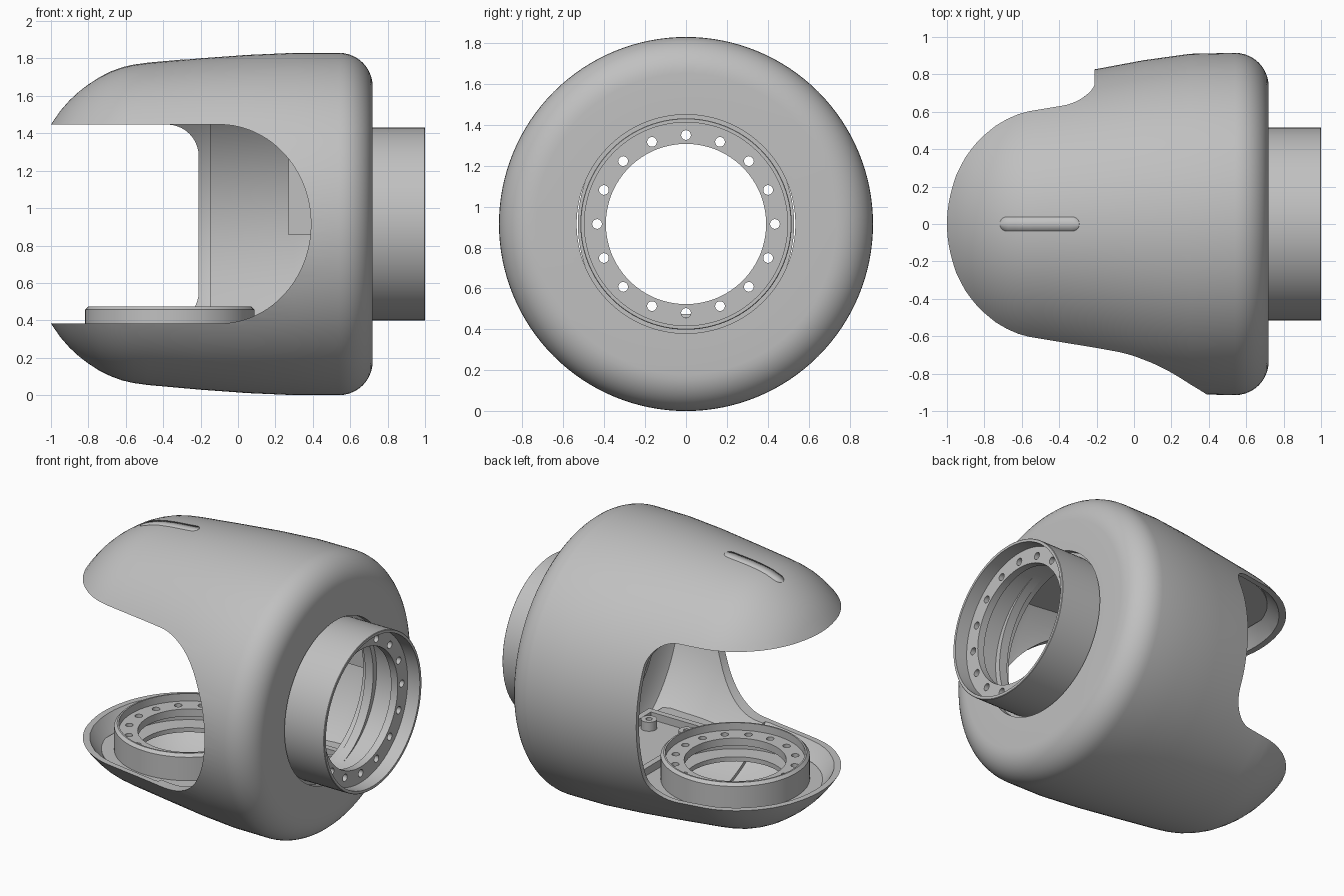
import bpy, bmesh, math
from mathutils import Matrix, Vector

cube = bpy.data.objects.get("Cube")
if cube:
    bpy.data.objects.remove(cube, do_unlink=True)

AXIS = 0.915      # height of the body's axis
WIN = 0.532       # half height of the side openings

grey = bpy.data.materials.new("light grey")
grey.use_nodes = True
grey.diffuse_color = (0.53, 0.53, 0.53, 1)
grey.node_tree.nodes["Principled BSDF"].inputs["Base Color"].default_value = (0.53, 0.53, 0.53, 1)


def add(name, bm):
    bmesh.ops.recalc_face_normals(bm, faces=bm.faces[:])
    mesh = bpy.data.meshes.new(name)
    bm.to_mesh(mesh)
    bm.free()
    mesh.materials.append(grey)
    ob = bpy.data.objects.new(name, mesh)
    bpy.context.collection.objects.link(ob)
    return ob


def lathe(name, profile, steps=96):
    """Closed (axial, radius) loop turned about z."""
    bm = bmesh.new()
    rings = [[bm.verts.new((r * math.cos(a), r * math.sin(a), h)) for h, r in profile]
             for a in (2 * math.pi * i / steps for i in range(steps))]
    n = len(profile)
    for i in range(steps):
        p, q = rings[i], rings[(i + 1) % steps]
        for j in range(n):
            bm.faces.new((p[j], p[(j + 1) % n], q[(j + 1) % n], q[j]))
    return add(name, bm)


def prism(name, outline, base, height):
    """Outline of 3D points pushed along a vector."""
    bm = bmesh.new()
    face = bm.faces.new([bm.verts.new(Vector(p) + Vector(base)) for p in outline])
    ext = bmesh.ops.extrude_face_region(bm, geom=[face])
    bmesh.ops.translate(bm, vec=height, verts=[v for v in ext["geom"] if isinstance(v, bmesh.types.BMVert)])
    return add(name, bm)


def box(name, lo, hi):
    return prism(name, [(lo[0], lo[1], 0), (hi[0], lo[1], 0), (hi[0], hi[1], 0), (lo[0], hi[1], 0)],
                 (0, 0, lo[2]), (0, 0, hi[2] - lo[2]))


def cut(ob, cutters):
    for c in cutters:
        m = ob.modifiers.new("cut", 'BOOLEAN')
        m.object, m.operation, m.solver = c, 'DIFFERENCE', 'EXACT'
    deps = bpy.context.evaluated_depsgraph_get()
    mesh = bpy.data.meshes.new_from_object(ob.evaluated_get(deps))
    ob.modifiers.clear()
    ob.data = mesh
    for c in cutters:
        bpy.data.objects.remove(c, do_unlink=True)


def smooth(ob, angle=30):
    bpy.ops.object.select_all(action='DESELECT')
    ob.select_set(True)
    bpy.context.view_layer.objects.active = ob
    bpy.ops.object.shade_smooth_by_angle(angle=math.radians(angle))


# Shell radius along x
KEYS = [(-1.0, .532), (-.95, .605), (-.9, .662), (-.85, .708), (-.8, .746), (-.74, .785), (-.68, .814),
        (-.62, .836), (-.56, .85), (-.48, .861), (-.2, .886), (.05, .904), (.3, .915), (.54, .915)]


def radius(x):
    for (x0, r0), (x1, r1) in zip(KEYS, KEYS[1:]):
        if x <= x1:
            return r0 + (r1 - r0) * (x - x0) / (x1 - x0)
    return KEYS[-1][1]


def squeeze(x):
    """The nose is a little narrower than it is tall."""
    t = min(max(.45 - x, 0), 1)
    return 1 - .09 * t * t * (3 - 2 * t)


TURN = Matrix.Rotation(math.pi / 2, 4, 'Y')

# Body shell: rounded rear corner, hollow inside, round opening for the neck
corner = [(.54 + .18 * math.sin(a), .735 + .18 * math.cos(a)) for a in (math.pi / 20 * i for i in range(1, 11))]
inner = [(.67, .535), (.67, .74), (.63, .83), (.54, .86), (.3, .855), (-.15, .83), (-.15, .852)]
inner += [(x + .02, r - .03) for x, r in reversed(KEYS[:11])]
outer = [(-1.03, .48)] + KEYS + corner + [(.72, .535)]
shell = lathe("body_shell", outer + inner + [(-.99, .46)], 128)
shell.data.transform(Matrix.Translation((0, 0, AXIS)) @ TURN)
for v in shell.data.vertices:
    v.co.y *= squeeze(v.co.x)

# Side openings: round ended at the front, small rounded corners at the back
round_end = [(-.1 + .49 * math.cos(a), 0, AXIS + WIN * math.sin(a))
             for a in (math.pi * (i / 40 - .5) for i in range(41))]
front_cut = prism("front_cutter", [(-1.3, 0, AXIS - WIN)] + round_end + [(-1.3, 0, AXIS + WIN)],
                  (0, -1.2, 0), (0, 1.23, 0))
back = []
for sign, first in ((-1, -90), (1, 0)):
    for i in range(11):
        a = math.radians(first + 9 * i)
        back.append((-.38 + .17 * math.cos(a), 0, AXIS + sign * (WIN - .17) + .17 * math.sin(a)))
back_cut = prism("back_cutter", [(-1.3, 0, AXIS - WIN)] + back + [(-1.3, 0, AXIS + WIN)],
                 (0, 0, 0), (0, 1.2, 0))
cut(shell, [front_cut, back_cut])
smooth(shell)

# Collar behind the neck opening, narrower sideways so slim gaps stay at the sides
collar = lathe("neck_collar", [(.62, .5), (.62, .575), (.68, .575), (.68, .5)])
collar.data.transform(Matrix.Translation((0, 0, AXIS)) @ Matrix.Diagonal((1, .92, 1, 1)) @ TURN)
smooth(collar)


# Bolted flange rings
def flange(name, outer_r, lip_r, bolt_r, bore_r, length, depth, c, place):
    ring = lathe(name, [(-length, outer_r), (-c, outer_r), (0, outer_r - c), (0, lip_r), (-depth, lip_r),
                        (-depth, bore_r), (-depth - .05, bore_r), (-depth - .05, lip_r), (-length, lip_r)])
    bm = bmesh.new()
    for i in range(16):
        a = math.pi * i / 8
        bmesh.ops.create_cone(bm, cap_ends=True, segments=16, radius1=.024, radius2=.024, depth=.12,
                              matrix=Matrix.Translation((bolt_r * math.cos(a), bolt_r * math.sin(a), -depth - .025)))
    cut(ring, [add("bolt_cutter", bm)])
    ring.data.transform(place)
    smooth(ring)


flange("side_flange", .517, .497, .435, .392, .42, .09, .003, Matrix.Translation((1, 0, AXIS)) @ TURN)
flange("base_flange", .453, .425, .37, .31, .19, .05, .018, Matrix.Translation((-.365, 0, .475)))

# Plates fitted inside the lower and upper halves; the floor is open under the base flange
FLOOR = .3


def deck(name, z, thickness):
    drop = abs(z - AXIS)
    half = [(x, squeeze(x) * math.sqrt(max((radius(x) - .045) ** 2 - drop ** 2, .0004)))
            for x in (-.87 + i * .05 for i in range(30))]
    return prism(name, [(x, -y, 0) for x, y in half] + [(x, y, 0) for x, y in reversed(half)],
                 (0, 0, z), (0, 0, thickness))


floor = deck("floor", FLOOR, -.03)
bm = bmesh.new()
bmesh.ops.create_cone(bm, cap_ends=True, segments=64, radius1=.31, radius2=.31, depth=.3,
                      matrix=Matrix.Translation((-.365, 0, FLOOR)))
cut(floor, [add("floor_cutter", bm)])
deck("ceiling", 2 * AXIS - FLOOR, .03)

# Raised frame and screw posts on the floor
for y in (-.42, .42):
    box("floor_rail", (.12, y - .02, FLOOR), (.56, y + .02, FLOOR + .05))
    for x in (.2, .48):
        post = lathe("screw_post", [(FLOOR, .05), (FLOOR + .06, .05), (FLOOR + .06, .02), (FLOOR, .02)], 24)
        post.data.transform(Matrix.Translation((x, y * .7, 0)))
        smooth(post)
for x in (.12, .56):
    box("floor_crossbar", (x - .02, -.44, FLOOR), (x + .02, .44, FLOOR + .05))

# Block on the inside of the back wall, with a small slot plate
box("inner_block", (.27, .59, .855), (.6, .76, 1.4))
box("slot_plate", (.3, .584, .885), (.39, .592, .905))

# Flush pill-shaped cover on the top of the nose
bm = bmesh.new()
rows = []
for i in range(41):
    x = -.505 - .2125 * math.cos(math.pi * i / 40)
    over = max(abs(x + .505) - .175, 0)
    w = math.sqrt(max(.0375 ** 2 - over ** 2, 0)) + .001
    z = AXIS + radius(x) + .002
    rows.append((bm.verts.new((x, -w, z - .001)), bm.verts.new((x, 0, z)), bm.verts.new((x, w, z - .001))))
for p, q in zip(rows, rows[1:]):
    for j in (0, 1):
        bm.faces.new((p[j], p[j + 1], q[j + 1], q[j]))
cover = add("top_cover", bm)
thick = cover.modifiers.new("thickness", 'SOLIDIFY')
thick.thickness = .006
smooth(cover)
